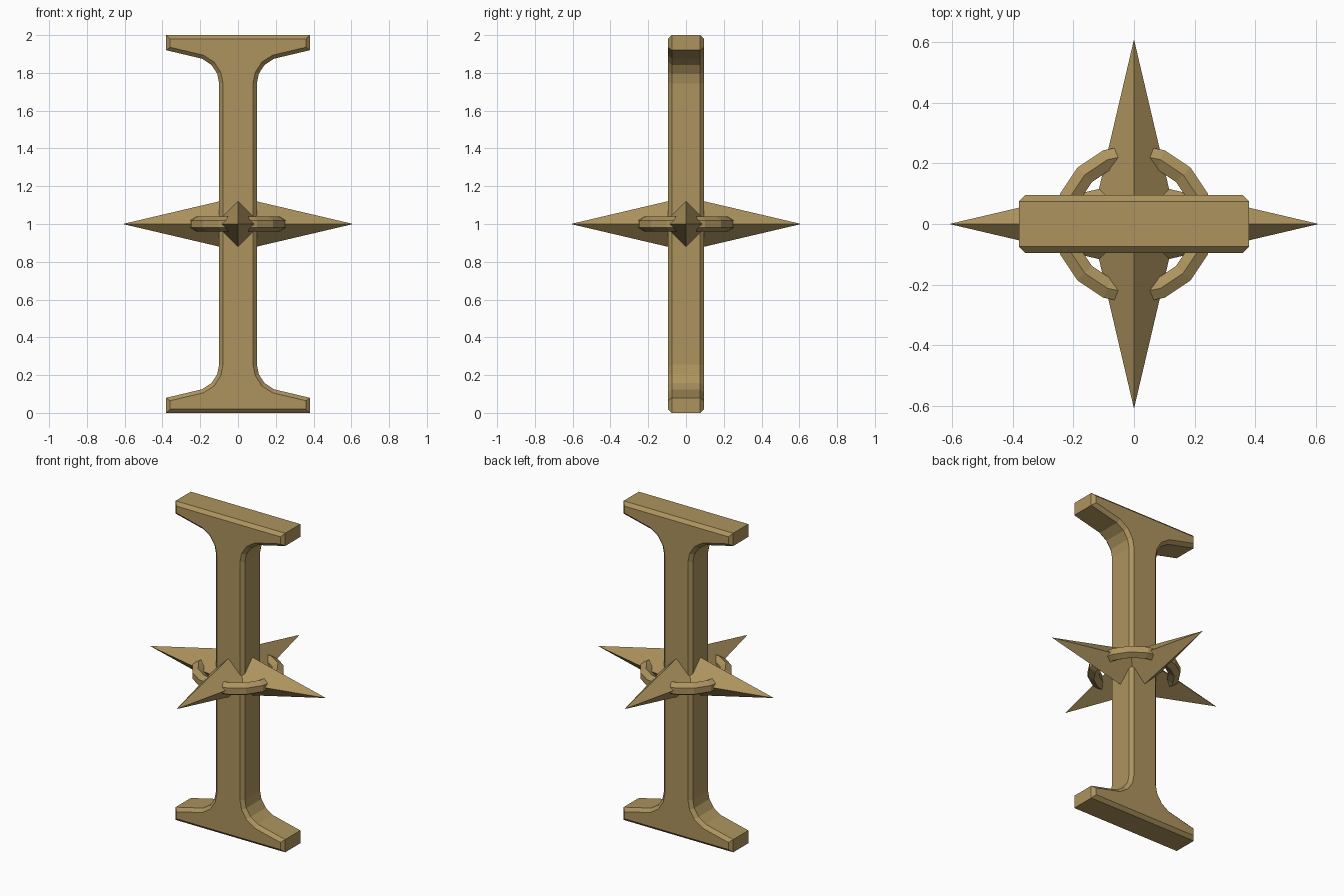
import bpy, bmesh, math
from mathutils import Matrix

old = bpy.data.objects.get("Cube")
if old:
    bpy.data.objects.remove(old, do_unlink=True)

# Single bronze colour
bronze = bpy.data.materials.new("bronze")
bronze.use_nodes = True
colour = (0.42, 0.296, 0.113, 1)
bronze.diffuse_color = colour
bronze.node_tree.nodes["Principled BSDF"].inputs["Base Color"].default_value = colour


def add_object(name, bm):
    bmesh.ops.recalc_face_normals(bm, faces=bm.faces)
    mesh = bpy.data.meshes.new(name)
    bm.to_mesh(mesh)
    bm.free()
    mesh.materials.append(bronze)
    obj = bpy.data.objects.new(name, mesh)
    bpy.context.collection.objects.link(obj)
    return obj


# Upright beam: mirrored quarter profile, extruded and chamfered front and back
HALF_DEPTH, CHAMFER, MIDDLE = 0.095, 0.02, 1.0
quarter = [(0.38, 1.0), (0.38, 0.92), (0.19, 0.875), (0.14, 0.842),
           (0.11, 0.795), (0.1, 0.745)]
right = quarter + [(x, -z) for x, z in reversed(quarter)]
outline = right + [(-x, z) for x, z in reversed(right)]
bm = bmesh.new()
face = bm.faces.new([bm.verts.new((x, -HALF_DEPTH, z + MIDDLE)) for x, z in outline])
ext = bmesh.ops.extrude_face_region(bm, geom=[face], use_keep_orig=True)
moved = [v for v in ext["geom"] if isinstance(v, bmesh.types.BMVert)]
bmesh.ops.translate(bm, verts=moved, vec=(0, 2 * HALF_DEPTH, 0))
bmesh.ops.recalc_face_normals(bm, faces=bm.faces)
rims = [e for e in bm.edges if abs(e.verts[0].co.y - e.verts[1].co.y) < 1e-5]
bmesh.ops.bevel(bm, geom=rims, offset=CHAMFER, segments=1, affect='EDGES')
add_object("beam", bm)

# Four pyramid spikes pointing outward from the middle of the beam
SPIKE_LENGTH, SPIKE_RADIUS = 0.61, 0.143
for i, name in enumerate(("left", "back", "right", "front")):
    bm = bmesh.new()
    bmesh.ops.create_cone(bm, cap_ends=True, segments=4, radius1=SPIKE_RADIUS,
                          radius2=0, depth=SPIKE_LENGTH,
                          matrix=Matrix.Translation((0, 0, SPIKE_LENGTH / 2)))
    # stand the base on a point, then aim the tip outward
    first = bm.verts[:][0].co
    square = Matrix.Rotation(-math.atan2(first.y, first.x), 4, 'Z')
    aim = Matrix.Rotation(i * math.pi / 2, 4, 'Z') @ Matrix.Rotation(math.pi / 2, 4, 'Y')
    bmesh.ops.transform(bm, verts=bm.verts, matrix=aim @ square)
    bmesh.ops.translate(bm, verts=bm.verts, vec=(0, 0, MIDDLE))
    add_object(name + "_spike", bm)

# Faceted ring threaded through the spikes
RING_SIDES, TUBE_SIDES, RING_RADIUS, TUBE_RADIUS = 16, 6, 0.23, 0.039
bm = bmesh.new()
loops = []
for i in range(RING_SIDES):
    a = math.tau * i / RING_SIDES
    loop = []
    for j in range(TUBE_SIDES):
        b = math.tau * (j + 0.5) / TUBE_SIDES
        r = RING_RADIUS + TUBE_RADIUS * math.cos(b)
        loop.append(bm.verts.new((r * math.cos(a), r * math.sin(a),
                                  MIDDLE + TUBE_RADIUS * math.sin(b))))
    loops.append(loop)
for i in range(RING_SIDES):
    here, there = loops[i - 1], loops[i]
    for j in range(TUBE_SIDES):
        bm.faces.new((here[j - 1], here[j], there[j], there[j - 1]))
add_object("ring", bm)
